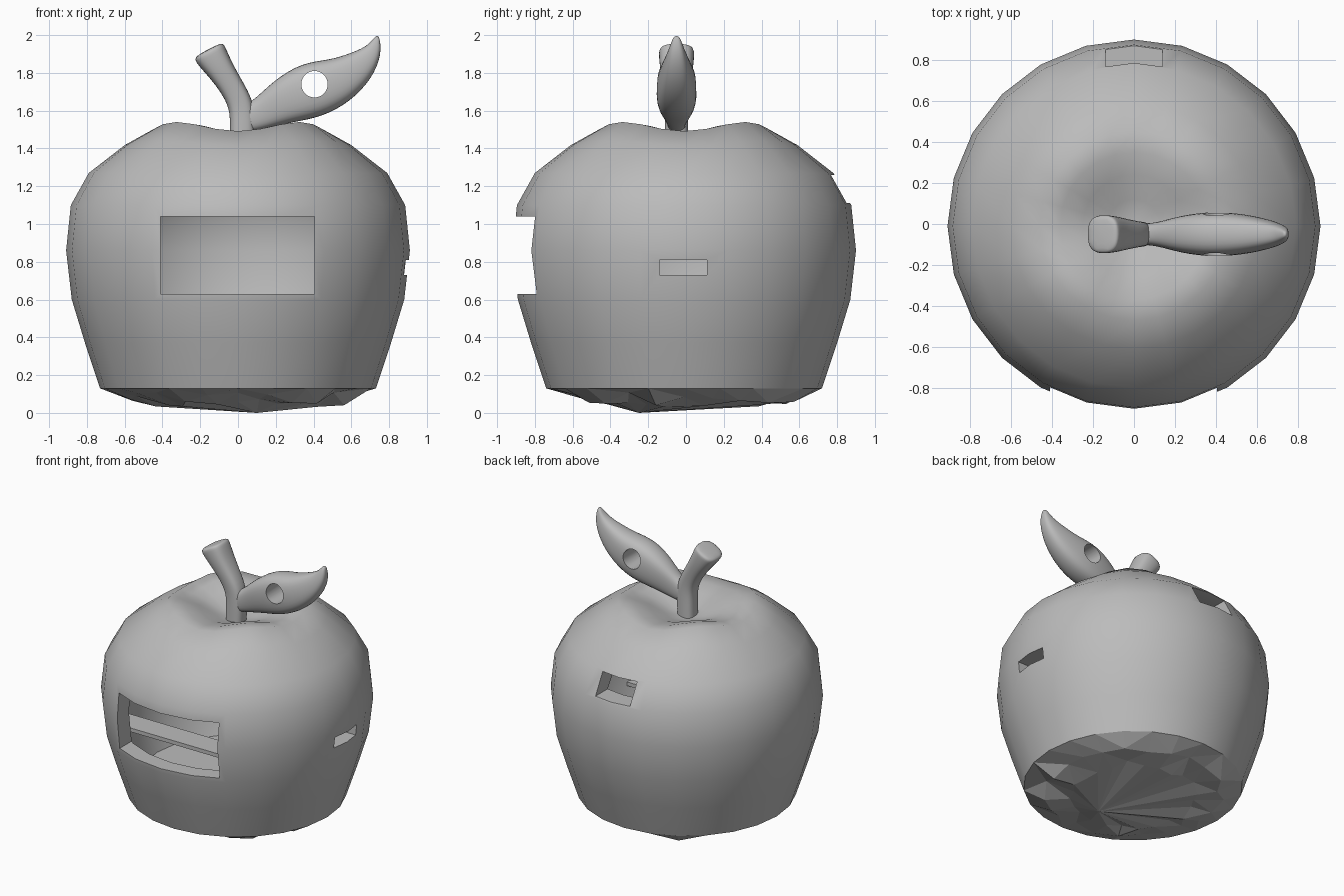
import bpy, bmesh, math, random
from mathutils import Vector

random.seed(4)
SEGMENTS = 24
CENTER_Y = -0.01
if "Cube" in bpy.data.objects:
    bpy.data.objects.remove(bpy.data.objects["Cube"])

grey = bpy.data.materials.new("plain grey")
grey.use_nodes = True
grey.diffuse_color = (0.5, 0.5, 0.5, 1)
grey.node_tree.nodes["Principled BSDF"].inputs["Base Color"].default_value = (0.5, 0.5, 0.5, 1)


def finish(bm, name):
    bm.normal_update()
    bmesh.ops.recalc_face_normals(bm, faces=bm.faces)
    mesh = bpy.data.meshes.new(name)
    bm.to_mesh(mesh)
    bm.free()
    mesh.materials.append(grey)
    obj = bpy.data.objects.new(name, mesh)
    bpy.context.collection.objects.link(obj)
    return obj


def select(obj):
    bpy.ops.object.select_all(action="DESELECT")
    obj.select_set(True)
    bpy.context.view_layer.objects.active = obj


def smooth(obj, degrees):
    select(obj)
    bpy.ops.object.shade_smooth_by_angle(angle=math.radians(degrees))


def bridge(bm, rings):
    for a, b in zip(rings, rings[1:]):
        n = len(a)
        for i in range(n):
            j = (i + 1) % n
            bm.faces.new((a[i], a[j], b[j], b[i]))


def fan(bm, ring, point):
    tip = bm.verts.new(point)
    for i, v in enumerate(ring):
        bm.faces.new((v, ring[(i + 1) % len(ring)], tip))


def revolve(name, profile, bottom, top, jagged=()):
    """Turned body with four soft lobes around the top."""
    bm = bmesh.new()
    rings = []
    for radius, low, high in jagged:
        rings.append([])
        for i in range(SEGMENTS):
            a = math.tau * i / SEGMENTS
            r = radius * random.uniform(0.93, 1.05)
            rings[-1].append(bm.verts.new((r * math.cos(a), r * math.sin(a) + CENTER_Y,
                                           random.uniform(low, high))))
    for r, z in profile:
        rings.append([])
        for i in range(SEGMENTS):
            a = math.tau * i / SEGMENTS
            lobe = 0.028 * (1 + math.cos(4 * a)) * max(0, 1 - abs(r - 0.42) / 0.3) if z > 1.2 else 0
            rings[-1].append(bm.verts.new((r * math.cos(a), r * math.sin(a) + CENTER_Y, z - lobe)))
    bridge(bm, rings)
    fan(bm, rings[0], bottom)
    fan(bm, rings[-1], top)
    bmesh.ops.triangulate(bm, faces=[f for f in bm.faces if max(v.co.z for v in f.verts) < 0.14])
    return finish(bm, name)


def box(name, low, high):
    bm = bmesh.new()
    bmesh.ops.create_cube(bm, size=1)
    for v in bm.verts:
        v.co = [l + (c + 0.5) * (h - l) for l, h, c in zip(low, high, v.co)]
    return finish(bm, name)


def cut(obj, cutter):
    select(obj)
    mod = obj.modifiers.new("cut", "BOOLEAN")
    mod.operation = "DIFFERENCE"
    mod.solver = "EXACT"
    mod.object = cutter
    bpy.ops.object.modifier_apply(modifier=mod.name)
    bpy.data.objects.remove(cutter)


def squarish(c):
    return math.copysign(abs(c) ** 0.65, c) * 1.1


def loft(name, sections, y):
    """Soft square limb through (x, z, half width, half depth) sections."""
    bm = bmesh.new()
    rings = []
    for k, (x, z, w, d) in enumerate(sections):
        a, b = sections[max(k - 1, 0)], sections[min(k + 1, len(sections) - 1)]
        side = Vector((a[1] - b[1], 0, b[0] - a[0])).normalized()
        ring = []
        for i in range(8):
            t = math.tau * (i + 0.5) / 8
            offset = side * w * squarish(math.cos(t))
            ring.append(bm.verts.new(Vector((x, y + d * squarish(math.sin(t)), z)) + offset))
        rings.append(ring)
    bridge(bm, rings)
    bm.faces.new(rings[0])
    bm.faces.new(rings[-1])
    obj = finish(bm, name)
    select(obj)
    mod = obj.modifiers.new("round", "SUBSURF")
    mod.levels = mod.render_levels = 2
    bpy.ops.object.modifier_apply(modifier=mod.name)
    return obj


# Hollow fruit body with a ragged underside
body = revolve("apple_body",
               [(0.73, 0.13), (0.81, 0.37), (0.88, 0.6), (0.91, 0.86), (0.885, 1.1), (0.79, 1.27),
                (0.6, 1.44), (0.46, 1.54), (0.36, 1.53), (0.25, 1.49), (0.13, 1.425)],
               (0.1, -0.25, 0.0), (0, CENTER_Y, 1.395),
               [(0.42, 0.03, 0.08), (0.6, 0.04, 0.11)])
cavity = revolve("cavity",
                 [(0.65, 0.24), (0.7, 0.37), (0.76, 0.6), (0.79, 0.86), (0.765, 1.07), (0.68, 1.2),
                  (0.5, 1.34), (0.36, 1.37), (0.2, 1.3)],
                 (0, CENTER_Y, 0.24), (0, CENTER_Y, 1.26))
cut(body, cavity)

# Front window, side slot and back slot
cut(body, box("cutter", (-0.41, -1.1, 0.63), (0.405, -0.5, 1.04)))
cut(body, box("cutter", (0.6, -0.14, 0.73), (1.1, 0.11, 0.81)))
cut(body, box("cutter", (-0.14, 0.5, 1.11), (0.14, 1.1, 1.26)))
smooth(body, 50)
for face in body.data.polygons:
    if face.center.z < 0.125:
        face.use_smooth = False

# Narrow ledge behind the window
box("inner_ledge", (-0.69, -0.48, 0.6), (0.69, -0.3, 0.628))

# Stem
stem = loft("stem", [(0.02, 1.35, 0.062, 0.06), (0.02, 1.38, 0.062, 0.06), (0.025, 1.52, 0.065, 0.06),
                     (0.02, 1.63, 0.065, 0.06), (-0.035, 1.73, 0.062, 0.07), (-0.095, 1.82, 0.07, 0.085),
                     (-0.15, 1.905, 0.088, 0.092), (-0.16, 1.925, 0.078, 0.088)], -0.05)
smooth(stem, 40)

# Leaf with a round hole
leaf = loft("leaf", [(-0.02, 1.545, 0.065, 0.05), (0.04, 1.555, 0.07, 0.05), (0.12, 1.58, 0.08, 0.055),
                     (0.24, 1.65, 0.118, 0.09), (0.39, 1.71, 0.15, 0.11), (0.54, 1.757, 0.12, 0.095),
                     (0.65, 1.835, 0.087, 0.07), (0.725, 1.92, 0.042, 0.04), (0.74, 2.0, 0.008, 0.015)],
            -0.05)
bm = bmesh.new()
bmesh.ops.create_cone(bm, cap_ends=True, segments=32, radius1=0.07, radius2=0.07, depth=0.6)
for v in bm.verts:
    v.co = (v.co.x + 0.405, v.co.z, v.co.y + 1.74)
cut(leaf, finish(bm, "cutter"))
smooth(leaf, 40)
